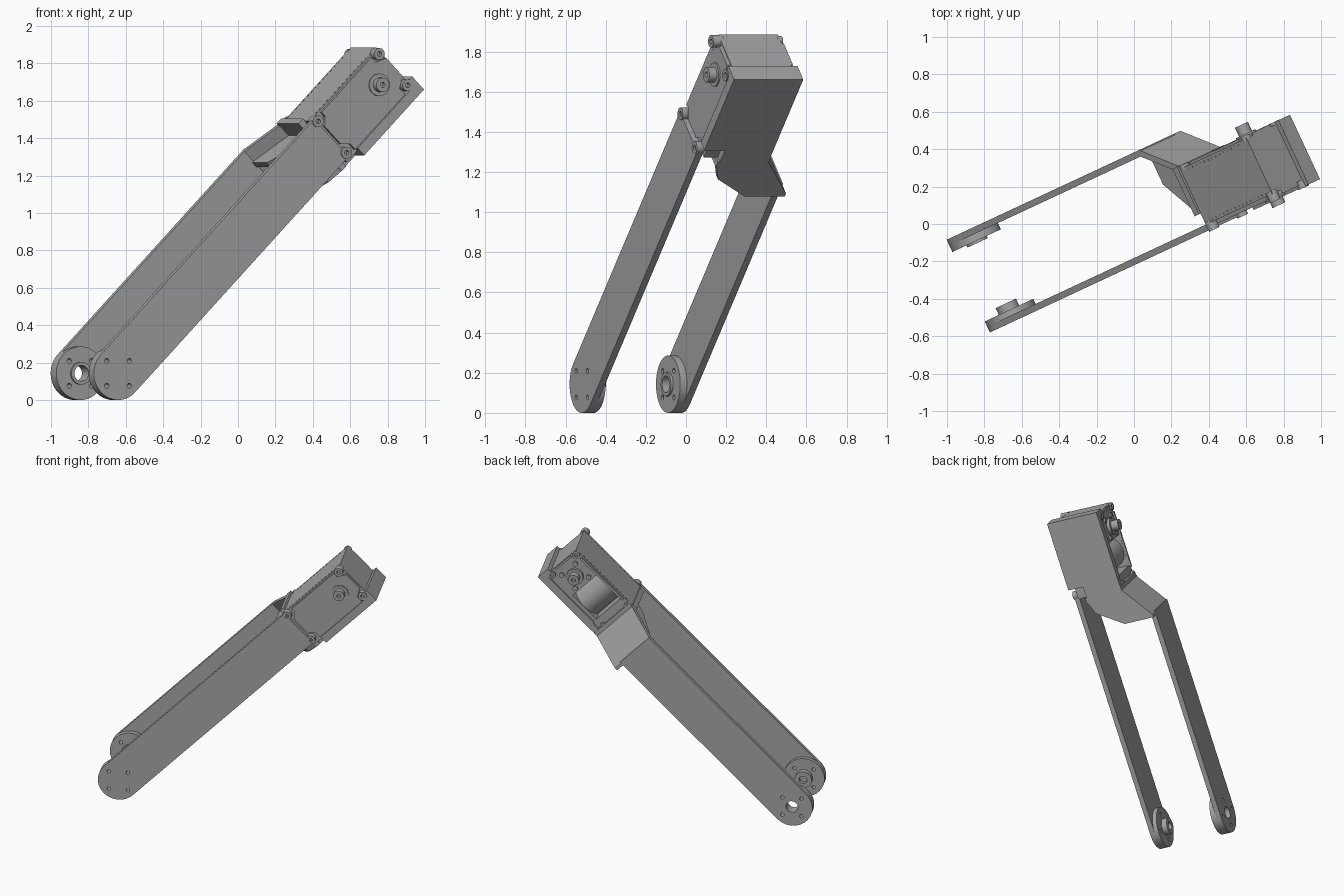
import bpy, bmesh, math
from mathutils import Matrix, Vector

if "Cube" in bpy.data.objects:
    bpy.data.objects.remove(bpy.data.objects["Cube"])

grey = bpy.data.materials.new("plain_grey")
grey.use_nodes = True
COLOUR = (0.38, 0.38, 0.38, 1)
grey.diffuse_color = COLOUR
grey.node_tree.nodes["Principled BSDF"].inputs["Base Color"].default_value = COLOUR

# Working frame: u runs along the arm, n is depth, v is across the arm
POSE = Matrix.Rotation(math.radians(25), 4, 'Z') @ Matrix.Rotation(math.radians(-45), 4, 'Y')
AXIS_U, AXIS_V, RADIUS = -0.465, 0.667, 0.143
SHAFT_U = 1.718
TOP, BASE = 0.81, 0.465


def finish(name, bm):
    bmesh.ops.recalc_face_normals(bm, faces=bm.faces)
    mesh = bpy.data.meshes.new(name)
    bm.to_mesh(mesh)
    bm.free()
    obj = bpy.data.objects.new(name, mesh)
    bpy.context.collection.objects.link(obj)
    mesh.materials.append(grey)
    obj.matrix_world = POSE
    return obj


def extrude(bm, pts, lo, hi, along):
    def at(p, d):
        return (p[0], d, p[1]) if along == 'n' else (p[0], p[1], d)
    face = bm.faces.new([bm.verts.new(at(p, lo)) for p in pts])
    moved = bmesh.ops.extrude_face_region(bm, geom=[face])["geom"]
    shift = Vector(at((0, 0), hi - lo))
    bmesh.ops.translate(bm, vec=shift, verts=[g for g in moved if isinstance(g, bmesh.types.BMVert)])


def prism(name, pts, lo, hi, along='n'):
    bm = bmesh.new()
    extrude(bm, pts, lo, hi, along)
    return finish(name, bm)


def rect(u0, u1, v0, v1):
    return [(u0, v0), (u1, v0), (u1, v1), (u0, v1)]


def arc(u, v, r, a0, a1, steps):
    angles = [math.radians(a0 + (a1 - a0) * i / steps) for i in range(steps + 1)]
    return [(u + r * math.cos(a), v + r * math.sin(a)) for a in angles]


def rods(name, spots, r, lo, hi, sides=24):
    bm = bmesh.new()
    for u, v in spots:
        extrude(bm, arc(u, v, r, 0, 360, sides)[:-1], lo, hi, 'n')
    return finish(name, bm)


def cut(obj, cutter):
    cutter.hide_render = True
    cutter.hide_viewport = True
    cutter.display_type = 'WIRE'
    mod = obj.modifiers.new("cut", 'BOOLEAN')
    mod.operation, mod.solver, mod.object = 'DIFFERENCE', 'EXACT', cutter


def smooth(*objs):
    bpy.ops.object.select_all(action='DESELECT')
    for o in objs:
        o.select_set(True)
    bpy.context.view_layer.objects.active = objs[0]
    bpy.ops.object.shade_smooth_by_angle(angle=math.radians(30))


pivot = [(AXIS_U, AXIS_V)]
bolts = [(AXIS_U + 0.094 * a, AXIS_V + 0.094 * b) for a, b in ((1, 0), (-1, 0), (0, 1), (0, -1))]
corners = [(u, v) for u in (1.32, 1.83) for v in (0.55, 0.787)]


def stadium(end):
    return arc(AXIS_U, AXIS_V, RADIUS, 90, 270, 32) + [(end, AXIS_V - RADIUS), (end, AXIS_V + RADIUS)]


# Front arm with pivot disc and hub
front_arm = prism("front_arm", stadium(1.315), -0.2, -0.165)
front_disc = rods("front_pivot_disc", pivot, RADIUS, -0.17, -0.135, 64)
front_hub = rods("front_pivot_hub", pivot, 0.06, -0.14, -0.095, 32)
front_bolt_holes = rods("front_bolt_holes", bolts, 0.013, -0.3, -0.05, 16)
cut(front_arm, front_bolt_holes)
cut(front_disc, front_bolt_holes)
cut(front_hub, rods("front_hub_bore", pivot, 0.028, -0.125, 0, 24))

# Rear arm with pivot disc, raised ring and through bore
rear_arm = prism("rear_arm", stadium(1.09), 0.312, 0.347)
rear_disc = rods("rear_pivot_disc", pivot, RADIUS, 0.275, 0.315, 64)
rear_ring = rods("rear_pivot_ring", pivot, 0.06, 0.262, 0.28, 32)
rear_holes = rods("rear_bolt_holes", bolts, 0.013, 0.2, 0.4, 16)
rear_bore = rods("rear_bore", pivot, 0.042, 0.2, 0.4, 32)
for part in (rear_arm, rear_disc):
    cut(part, rear_holes)
for part in (rear_arm, rear_disc, rear_ring):
    cut(part, rear_bore)

# Bracket joining the rear arm to the motor housing
prism("bracket_slanted_wall", [(1.06, 0.347), (1.08, 0.347), (1.3, 0.18), (1.33, 0.18),
                               (1.33, 0.145), (1.29, 0.145), (1.07, 0.312), (1.06, 0.312)], BASE, TOP, 'v')
prism("bracket_end_wall", rect(1.265, 1.302, -0.1, 0.18), BASE, 0.825, 'v')
web = [(1.28, -0.1), (1.18, -0.06), (1.06, 0.125), (1.06, 0.34), (1.08, 0.34), (1.28, 0.19)]
prism("bracket_upper_web", web, 0.7, 0.735, 'v')
prism("bracket_lower_web", web, BASE, 0.5, 'v')
prism("bracket_floor", rect(1.27, 1.39, -0.09, 0.177), BASE, 0.51, 'v')

# Motor housing with an open pocket at the rear
housing = prism("motor_housing", rect(1.3, 1.855, 0.5, TOP), -0.166, 0.162)
cut(housing, prism("housing_pocket", rect(1.39, 1.625, 0.545, 0.785), 0.06, 0.3))
bm = bmesh.new()
bmesh.ops.create_cone(bm, cap_ends=True, segments=48, radius1=0.112, radius2=0.112, depth=0.25,
                      matrix=Matrix.Translation((1.507, 0.045, 0.665)))
motor = finish("motor_can", bm)

# Housing base cover with a raised end lip
prism("base_cover", [(1.385, BASE), (1.883, BASE), (1.883, 0.562), (1.85, 0.562),
                     (1.835, 0.52), (1.385, 0.52)], -0.203, 0.177)

# Chamfered front panel and rear frame strips
panel = [(1.335, 0.6), (1.375, 0.56), (1.375, 0.52), (1.79, 0.52), (1.79, 0.565), (1.85, 0.6),
         (1.85, 0.735), (1.79, 0.765), (1.79, 0.8), (1.375, 0.8), (1.375, 0.77), (1.335, 0.735)]
prism("front_panel", panel, -0.187, -0.16)
prism("rear_top_strip", rect(1.375, 1.79, 0.786, 0.802), 0.155, 0.175)
prism("rear_end_strip", rect(1.838, 1.852, 0.6, 0.75), 0.155, 0.175)

# Corner lugs with screw holes on both sides
front_lugs = rods("front_corner_lugs", corners, 0.031, -0.208, -0.15)
rear_lugs = rods("rear_corner_lugs", corners, 0.027, 0.15, 0.178)
cut(front_lugs, rods("front_lug_holes", corners, 0.013, -0.3, -0.18, 16))
cut(rear_lugs, rods("rear_lug_holes", corners, 0.013, 0.165, 0.3, 16))

# Output shafts and bosses
shaft = [(SHAFT_U, 0.665)]
front_boss = rods("front_boss", shaft, 0.06, -0.195, -0.17, 32)
front_shaft = rods("front_shaft", shaft, 0.038, -0.236, -0.18, 32)
rear_boss = rods("rear_boss", shaft, 0.058, 0.15, 0.185, 32)
rear_shaft = rods("rear_shaft", shaft, 0.038, 0.16, 0.238, 32)
cut(front_shaft, rods("front_shaft_bore", shaft, 0.014, -0.3, -0.21, 16))
cut(rear_shaft, rods("rear_shaft_bore", shaft, 0.014, 0.21, 0.3, 16))
horn = [(SHAFT_U + 0.066 * a, 0.665 + 0.066 * b) for a in (-1, 1) for b in (-1, 1)]
rear_studs = rods("rear_horn_studs", horn, 0.018, 0.155, 0.175, 16)

# Rows of small studs along the housing top
bm = bmesh.new()
for i in range(14):
    for n in (-0.15, 0.145):
        u = 1.36 + 0.032 * i
        extrude(bm, arc(u, n, 0.005, 0, 360, 8)[:-1], TOP - 0.003, TOP + 0.002, 'v')
finish("top_studs", bm)

smooth(front_arm, front_disc, front_hub, rear_arm, rear_disc, rear_ring, motor, front_lugs, rear_lugs,
       front_boss, front_shaft, rear_boss, rear_shaft, rear_studs)
